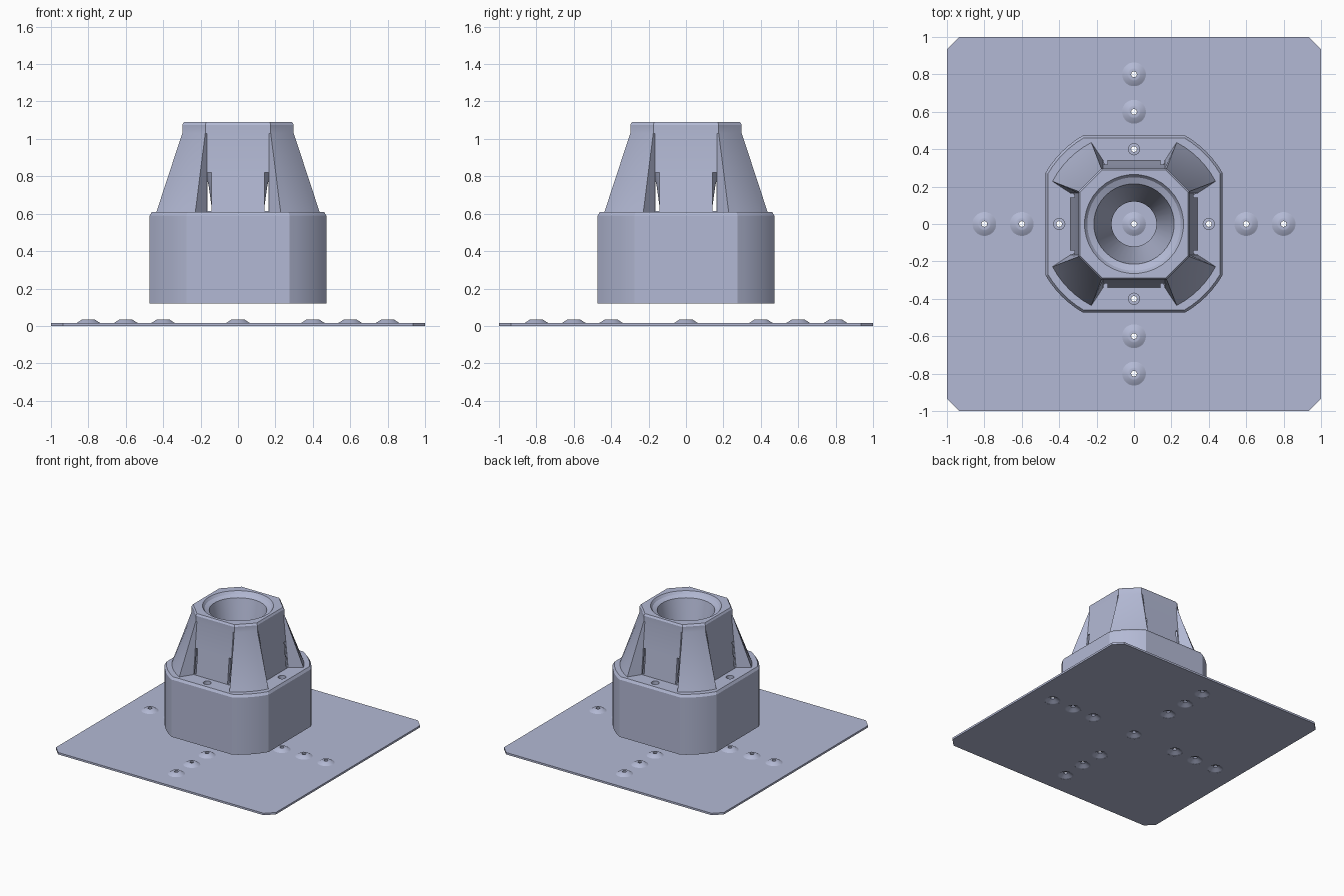
import bpy, bmesh, math
from mathutils import Matrix

if "Cube" in bpy.data.objects:
    bpy.data.objects.remove(bpy.data.objects["Cube"])

paint = bpy.data.materials.new("lavender grey")
paint.diffuse_color = (0.45, 0.485, 0.66, 1)
paint.use_nodes = True
paint.node_tree.nodes["Principled BSDF"].inputs["Base Color"].default_value = paint.diffuse_color


def finish(name, bm):
    bmesh.ops.recalc_face_normals(bm, faces=bm.faces)
    me = bpy.data.meshes.new(name)
    bm.to_mesh(me)
    bm.free()
    me.materials.append(paint)
    ob = bpy.data.objects.new(name, me)
    bpy.context.collection.objects.link(ob)
    return ob


def activate(ob):
    bpy.ops.object.select_all(action='DESELECT')
    ob.select_set(True)
    bpy.context.view_layer.objects.active = ob


def smooth(ob, deg=25):
    activate(ob)
    bpy.ops.object.shade_smooth_by_angle(angle=math.radians(deg))


def cut(ob, cutter):
    mod = ob.modifiers.new("cut", 'BOOLEAN')
    mod.operation, mod.solver, mod.object = 'DIFFERENCE', 'EXACT', cutter
    activate(ob)
    bpy.ops.object.modifier_apply(modifier=mod.name)
    bpy.data.objects.remove(cutter)


def closed_loft(bm, rings):
    """Skin a list of equal-length rings, joining the last to the first."""
    vs = [[bm.verts.new(p) for p in r] for r in rings]
    n = len(vs[0])
    for a, b in zip(vs, vs[1:] + vs[:1]):
        for i in range(n):
            j = (i + 1) % n
            bm.faces.new((a[i], a[j], b[j], b[i]))


def circle(r, z, n=36, cx=0, cy=0):
    return [(cx + r * math.cos((i + .5) * 2 * math.pi / n),
             cy + r * math.sin((i + .5) * 2 * math.pi / n), z) for i in range(n)]


def outline(wall, ax, bx, by, z, arc=True, s=1.0):
    """Four-fold outline: flat wall, step to (bx, by), corner arc or chamfer."""
    quad = [(wall, ax)]
    r, t0 = math.hypot(bx, by), math.atan2(bx, by)
    for i in range(7):
        f = i / 6
        if arc:
            t = t0 + (math.pi / 2 - 2 * t0) * f
            quad.append((r * math.cos(t), r * math.sin(t)))
        else:
            quad.append((by + (bx - by) * f, bx + (by - bx) * f))
    quad.append((ax, wall))
    pts = []
    for k in range(4):
        c, sn = round(math.cos(k * math.pi / 2)), round(math.sin(k * math.pi / 2))
        pts += [(s * (c * x - sn * y), s * (sn * x + c * y), z) for x, y in quad]
    return pts


def base(z, s=1.0):
    return outline(.472, .165, .276, .472, z, s=s)


def foot(z, s=1.0):
    return outline(.34, .165, .228, .436, z, s=s)


def collar(z, s=1.0):
    return outline(.298, .165, .175, .298, z, arc=False, s=s)


# Hollow housing: base, deck, ribbed tower, collar and inner funnel
bm = bmesh.new()
closed_loft(bm, [
    base(.12), base(.59), base(.61, .975),
    foot(.61), collar(1.03), collar(1.075), collar(1.09, .97),
    circle(.265, 1.09), circle(.25, 1.07), circle(.215, 1.055),
    circle(.12, .58), circle(.134, .58), circle(.156, .74), circle(.21, 1.0),
    collar(1.0, .92), foot(.58, .93),
    base(.58, .94), base(.12, .94)])
housing = finish("housing", bm)

# Narrow wall slots and deck screw holes on all four sides
bm = bmesh.new()
for k in range(4):
    rot = Matrix.Rotation(k * math.pi / 2, 4, 'Z')
    for sx in (-1, 1):
        m = rot @ Matrix.Translation((sx * .153, -.35, .717)) @ Matrix.Diagonal((.02, .2, .206, 1))
        bmesh.ops.create_cube(bm, size=1, matrix=m)
    bmesh.ops.create_cone(bm, cap_ends=True, segments=20, radius1=.03, radius2=.03, depth=.1,
                          matrix=rot @ Matrix.Translation((.4, 0, .6)))
cut(housing, finish("housing_cutter", bm))
smooth(housing)

# Dimple positions along both axes
spots = [(0, 0)]
for d in (.4, .6, .8):
    spots += [(d, 0), (-d, 0), (0, d), (0, -d)]

# Ground plate with chamfered corners
bm = bmesh.new()
c = .935
corners = [(1, -c), (1, c), (c, 1), (-c, 1), (-1, c), (-1, -c), (-c, -1), (c, -1)]
face = bm.faces.new([bm.verts.new((x, y, 0)) for x, y in corners])
ext = bmesh.ops.extrude_face_region(bm, geom=[face])
bmesh.ops.translate(bm, vec=(0, 0, .016),
                    verts=[v for v in ext["geom"] if isinstance(v, bmesh.types.BMVert)])
plate = finish("ground_plate", bm)
bm = bmesh.new()
for x, y in spots:
    bmesh.ops.create_cone(bm, cap_ends=True, segments=24, radius1=.062, radius2=.062,
                          depth=.2, matrix=Matrix.Translation((x, y, 0)))
cut(plate, finish("plate_cutter", bm))

# Pressed dimples with a screw hole, hollow underneath
profile = [(.064, .016), (.058, .019), (.035, .034), (.028, .035), (.015, .035),
           (.015, .022), (.026, .02), (.05, .003), (.058, .0005), (.064, .0005)]
bm = bmesh.new()
for x, y in spots:
    closed_loft(bm, [circle(r, z, 24, x, y) for r, z in profile])
smooth(finish("plate_dimples", bm), 40)
